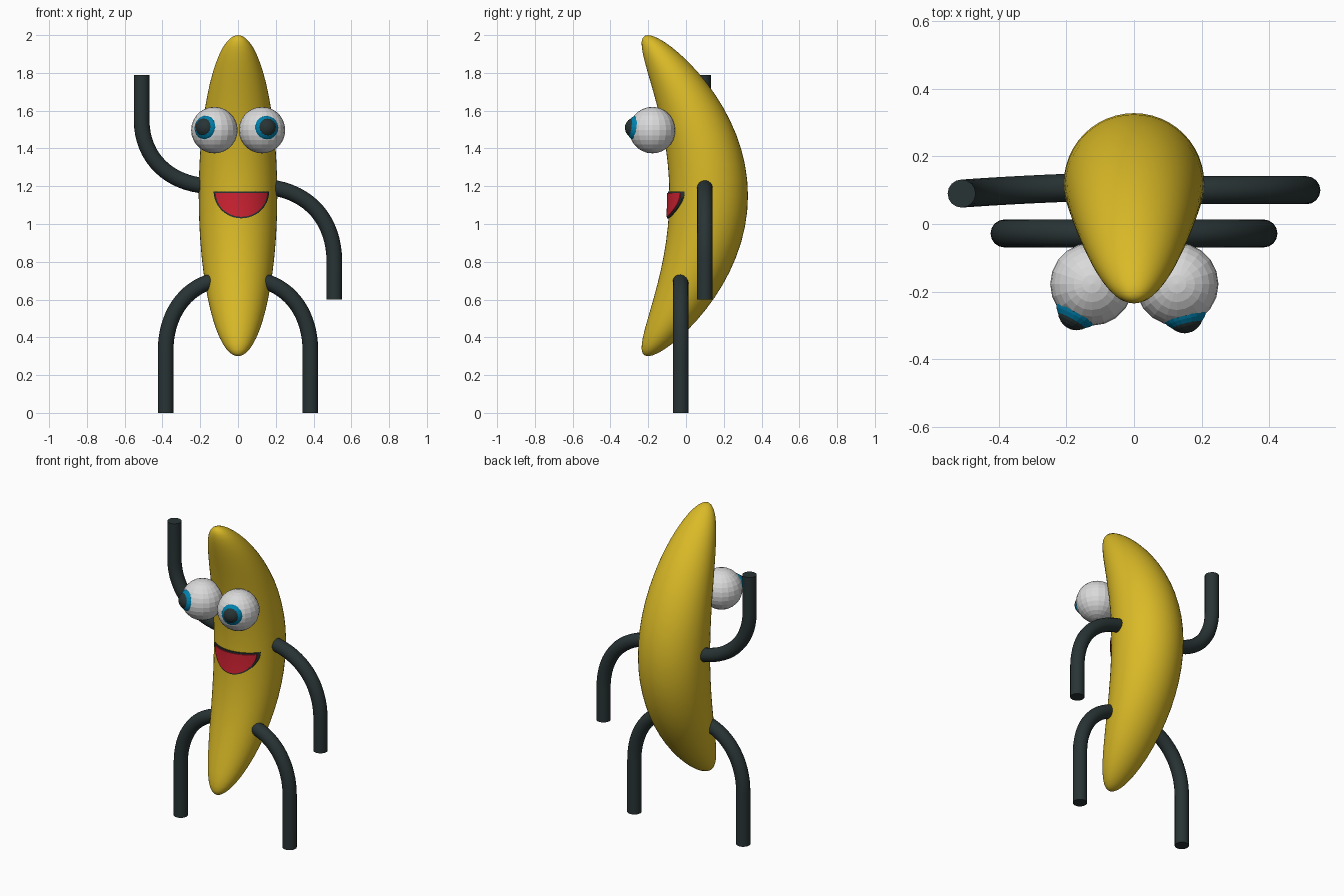
import bpy, bmesh, math
from mathutils import Vector, Matrix
from mathutils.geometry import interpolate_bezier

cube = bpy.data.objects.get("Cube")
if cube:
    bpy.data.objects.remove(cube, do_unlink=True)


def material(name, rgb):
    m = bpy.data.materials.new(name)
    m.use_nodes = True
    m.diffuse_color = (*rgb, 1)
    for n in m.node_tree.nodes:
        if n.type == 'BSDF_PRINCIPLED':
            n.inputs["Base Color"].default_value = (*rgb, 1)
            n.inputs["Roughness"].default_value = 0.6
    return m


YELLOW = material("banana_yellow", (0.70, 0.49, 0.020))
WHITE = material("eye_white", (0.70, 0.70, 0.70))
BLUE = material("iris_blue", (0.0, 0.22, 0.42))
RED = material("mouth_red", (0.62, 0.016, 0.032))
DARK = material("charcoal", (0.022, 0.034, 0.035))


def add_object(name, bm, mat, smooth=True):
    bmesh.ops.recalc_face_normals(bm, faces=bm.faces)
    me = bpy.data.meshes.new(name)
    bm.to_mesh(me)
    bm.free()
    me.materials.append(mat)
    ob = bpy.data.objects.new(name, me)
    bpy.context.collection.objects.link(ob)
    if smooth:
        shade(ob)
    return ob


def shade(ob):
    bpy.ops.object.select_all(action='DESELECT')
    ob.select_set(True)
    bpy.context.view_layer.objects.active = ob
    bpy.ops.object.shade_smooth_by_angle(angle=math.radians(40))


# Body: an upright ellipsoid bent forward along a parabola
MID_Z, HALF_H, RADIUS = 1.15, 0.85, 0.208
SPINE_Y, BEND = 0.12, 0.445


def spine_y(z):
    return SPINE_Y - BEND * (z - MID_Z) ** 2


def front_y(x, z):
    r = RADIUS * math.sqrt(1 - ((z - MID_Z) / HALF_H) ** 2)
    return spine_y(z) - math.sqrt(r * r - x * x)


bm = bmesh.new()
bmesh.ops.create_uvsphere(bm, u_segments=48, v_segments=32, radius=1)
for v in bm.verts:
    z = MID_Z + v.co.z * HALF_H
    v.co = (v.co.x * RADIUS, spine_y(z) + v.co.y * RADIUS, z)
add_object("banana_body", bm, YELLOW)


# Mouth: half-round plates wrapped on the front of the body
def mouth_plate(name, mat, half_w, top, depth, lift, thick):
    bm = bmesh.new()
    cols, rows = 24, 8
    layers = []
    for off in (lift, lift - thick):
        grid = []
        for i in range(cols + 1):
            a = math.pi * i / cols
            x = 0.018 - half_w * math.cos(a)
            drop = depth * max(math.sin(a), 0.02)
            grid.append([bm.verts.new((x, front_y(x, top - drop * j / rows) - off,
                                       top - drop * j / rows)) for j in range(rows + 1)])
        layers.append(grid)
        for i in range(cols):
            for j in range(rows):
                bm.faces.new((grid[i][j], grid[i + 1][j], grid[i + 1][j + 1], grid[i][j + 1]))
    # rim joining front and back
    loops = []
    for g in layers:
        loops.append([c[0] for c in g] + g[-1][1:] +
                     [c[-1] for c in reversed(g[:-1])] + g[0][-2:0:-1])
    n = len(loops[0])
    for k in range(n):
        bm.faces.new((loops[0][k], loops[0][(k + 1) % n], loops[1][(k + 1) % n], loops[1][k]))
    add_object(name, bm, mat)


mouth_plate("mouth_outline", DARK, 0.147, 1.173, 0.143, 0.008, 0.0095)
mouth_plate("mouth_inside", RED, 0.136, 1.164, 0.126, 0.0125, 0.009)


# Eyes: faceted ball with iris and pupil domes along the gaze
def ball(name, centre, radius, mat, segs, rings, axis=None):
    bm = bmesh.new()
    bmesh.ops.create_uvsphere(bm, u_segments=segs, v_segments=rings, radius=radius)
    rot = axis.to_track_quat('Z', 'Y').to_matrix().to_4x4() if axis else Matrix()
    bm.transform(Matrix.Translation(centre) @ rot)
    add_object(name, bm, mat, smooth=False)


for side, x, gaze in (("right", -0.125, (-0.48, -0.87, 0.14)), ("left", 0.127, (0.24, -0.96, 0.13))):
    centre = Vector((x, -0.178, 1.497))
    g = Vector(gaze).normalized()
    ball(side + "_eyeball", centre, 0.123, WHITE, 20, 14)
    ball(side + "_iris", centre + g * 0.068, 0.073, BLUE, 20, 14, g)
    ball(side + "_pupil", centre + g * 0.093, 0.056, DARK, 16, 12, g)


# Limbs: straight outer length, then a curve into the body
def limb(name, end, bend, h1, h2, root, inner):
    pts = [Vector(end)] + interpolate_bezier(*map(Vector, (bend, h1, h2, root)), 16) + [Vector(inner)]
    cu = bpy.data.curves.new(name, 'CURVE')
    cu.dimensions = '3D'
    cu.bevel_depth = 0.0415
    cu.bevel_resolution = 6
    cu.use_fill_caps = True
    sp = cu.splines.new('POLY')
    sp.points.add(len(pts) - 1)
    for p, co in zip(sp.points, pts):
        p.co = (*co, 1)
    cu.materials.append(DARK)
    ob = bpy.data.objects.new(name, cu)
    bpy.context.collection.objects.link(ob)
    bpy.ops.object.select_all(action='DESELECT')
    ob.select_set(True)
    bpy.context.view_layer.objects.active = ob
    bpy.ops.object.convert(target='MESH')
    shade(bpy.context.object)


limb("right_arm", (-0.51, 0.09, 1.79), (-0.51, 0.09, 1.55), (-0.51, 0.09, 1.36),
     (-0.38, 0.10, 1.23), (-0.20, 0.107, 1.205), (-0.10, 0.11, 1.19))
limb("left_arm", (0.51, 0.10, 0.60), (0.51, 0.10, 0.80), (0.51, 0.10, 1.00),
     (0.40, 0.10, 1.15), (0.20, 0.10, 1.19), (0.10, 0.10, 1.20))
for side, s in (("right", -1), ("left", 1)):
    y = -0.028
    limb(side + "_leg", (s * 0.383, y, 0), (s * 0.383, y, 0.33), (s * 0.383, y, 0.50),
         (s * 0.30, y, 0.64), (s * 0.16, y, 0.69), (s * 0.10, y, 0.71))
